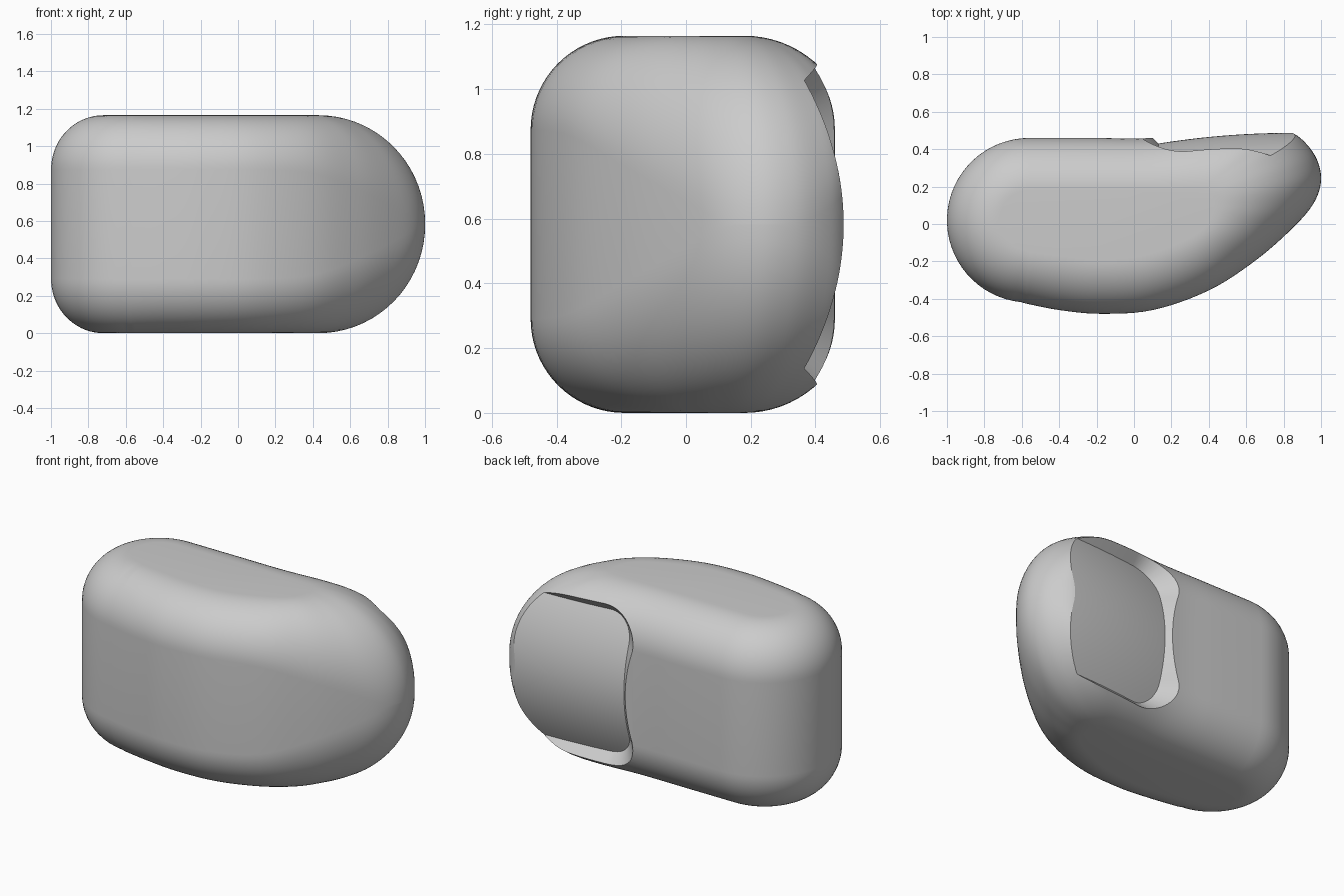
import bpy, bmesh, math
from mathutils import Vector

cube = bpy.data.objects.get("Cube")
if cube:
    bpy.data.objects.remove(cube, do_unlink=True)

HEIGHT = 1.165
MID = HEIGHT / 2

grey = bpy.data.materials.new("light grey")
grey.use_nodes = True
grey.diffuse_color = (0.6, 0.6, 0.6, 1)
grey.node_tree.nodes["Principled BSDF"].inputs["Base Color"].default_value = (0.6, 0.6, 0.6, 1)


def make_object(name, bm):
    bmesh.ops.recalc_face_normals(bm, faces=bm.faces[:])
    mesh = bpy.data.meshes.new(name)
    bm.to_mesh(mesh)
    bm.free()
    mesh.materials.append(grey)
    obj = bpy.data.objects.new(name, mesh)
    bpy.context.collection.objects.link(obj)
    return obj


def skin(bm, rings):
    """Join closed rings of points with quads and return the vertex rings."""
    loops = [[bm.verts.new(p) for p in ring] for ring in rings]
    for a, b in zip(loops, loops[1:]):
        for i in range(len(a)):
            j = (i + 1) % len(a)
            bm.faces.new((a[i], a[j], b[j], b[i]))
    return loops


def smooth_path(keys, steps):
    """Catmull-Rom curve through the keys, ending on the last one."""
    out = []
    ext = [keys[0]] + keys + [keys[-1]]
    for p0, p1, p2, p3 in zip(ext, ext[1:], ext[2:], ext[3:]):
        for s in range(steps):
            t = s / steps
            out.append([0.5 * (2 * b + (c - a) * t + (2 * a - 5 * b + 4 * c - d) * t * t
                               + (3 * b - a - 3 * c + d) * t ** 3)
                        for a, b, c, d in zip(p0, p1, p2, p3)])
    return out + [list(keys[-1])]


# Outline stations: outer x, y, then flat-top x, y, then edge rounding height
front_and_end = [
    (-.58, -.425, -.56, -.15, .29),
    (-.4, -.46, -.4, -.17, .29),
    (-.18, -.48, -.2, -.19, .29),
    (.1, -.46, .05, -.17, .29),
    (.4, -.355, .27, -.09, .31),
    (.65, -.195, .38, -.02, .40),
    (.85, -.02, .42, .06, .50),
    (.96, .11, .43, .11, .57),
    (1, .23, .43, .14, .58),
    (.98, .34, .42, .16, .57),
    (.92, .43, .40, .17, .54),
    (.84, .49, .36, .18, .48),
    (.7, .53, .32, .18, .40),
    (.45, .5, .25, .18, .31),
    (.1, .46, .08, .18, .29),
    (-.2, .46, -.2, .18, .29),
]
stations = smooth_path(front_and_end, 6)
# Rounded left-hand end
for i in range(33):
    a = math.pi * (0.5 + i / 33)
    c, s = math.cos(a), math.sin(a)
    stations.append((-.56 + .44 * c, .02 + .44 * s, -.56 + .16 * c, .02 + .16 * s, .29))

# Body shell: quarter-ellipse edges above and below an upright wall
STEPS = 18
rings = []
for side in (-1, 1):
    for k in range(STEPS + 1):
        a = math.pi / 2 * k / STEPS
        if side < 0:
            a = math.pi / 2 - a
        w, h = math.cos(a), math.sin(a)
        rings.append([(ix + (ox - ix) * w, iy + (oy - iy) * w,
                       MID + side * (MID - r + r * h))
                      for ox, oy, ix, iy, r in stations])
bm = bmesh.new()
loops = skin(bm, rings)
bm.faces.new(loops[0])
bm.faces.new(loops[-1])
body = make_object("body", bm)


# Recess cutter: bulging floor with walls flaring out at 45 degrees
def floor_y(x, z):
    s = min(max((x - .13) / .71, 0), 1)
    return .43 + .057 * (1 - (1 - s) ** 2) - .12 * ((z - MID) / .445) ** 2


LEFT, RIGHT, HALF, CORNER = .13, 1.3, .445, .16
outline = []          # x, z offset, outward normal x, z
for i in range(17):
    a = math.pi * (0.5 + 0.5 * i / 16)
    c, s = math.cos(a), math.sin(a)
    outline.append((LEFT + CORNER + CORNER * c, HALF - CORNER + CORNER * s, c, s))
for i in range(1, 24):
    outline.append((LEFT, (HALF - CORNER) * (1 - i / 12), -1, 0))
outline += [(x, -z, nx, -nz) for x, z, nx, nz in reversed(outline[:17])]
span = RIGHT - LEFT - CORNER
for i in range(1, 33):
    outline.append((LEFT + CORNER + span * i / 32, -HALF, 0, -1))
for i in range(1, 32):
    outline.append((RIGHT, HALF * (i / 16 - 1), 0, 0))
for i in range(32, 0, -1):
    outline.append((LEFT + CORNER + span * i / 32, HALF, 0, 1))

centre_x = .6
rings = []
for k in range(1, 21):
    f = k / 20
    pts = [(centre_x + (x - centre_x) * f, MID + z * f) for x, z, nx, nz in outline]
    rings.append([(x, floor_y(x, z), z) for x, z in pts])
FLARE = .3
rings.append([(x + nx * FLARE, floor_y(x, MID + z) + FLARE, MID + z + nz * FLARE)
              for x, z, nx, nz in outline])
rings.append([(x + nx * FLARE, 1.0, MID + z + nz * FLARE) for x, z, nx, nz in outline])
bm = bmesh.new()
loops = skin(bm, rings)
hub = bm.verts.new((centre_x, floor_y(centre_x, MID), MID))
for a, b in zip(loops[0], loops[0][1:] + loops[0][:1]):
    bm.faces.new((hub, a, b))
bm.faces.new(loops[-1])
cutter = make_object("recess_cutter", bm)
cutter.hide_render = True

# Cut the recess, then shade smooth with crisp rims
bpy.ops.object.select_all(action='DESELECT')
body.select_set(True)
bpy.context.view_layer.objects.active = body
cut = body.modifiers.new("recess", 'BOOLEAN')
cut.operation = 'DIFFERENCE'
cut.solver = 'EXACT'
cut.object = cutter
bpy.ops.object.modifier_apply(modifier=cut.name)
bpy.data.objects.remove(cutter, do_unlink=True)
bpy.ops.object.shade_smooth_by_angle(angle=math.radians(25))
